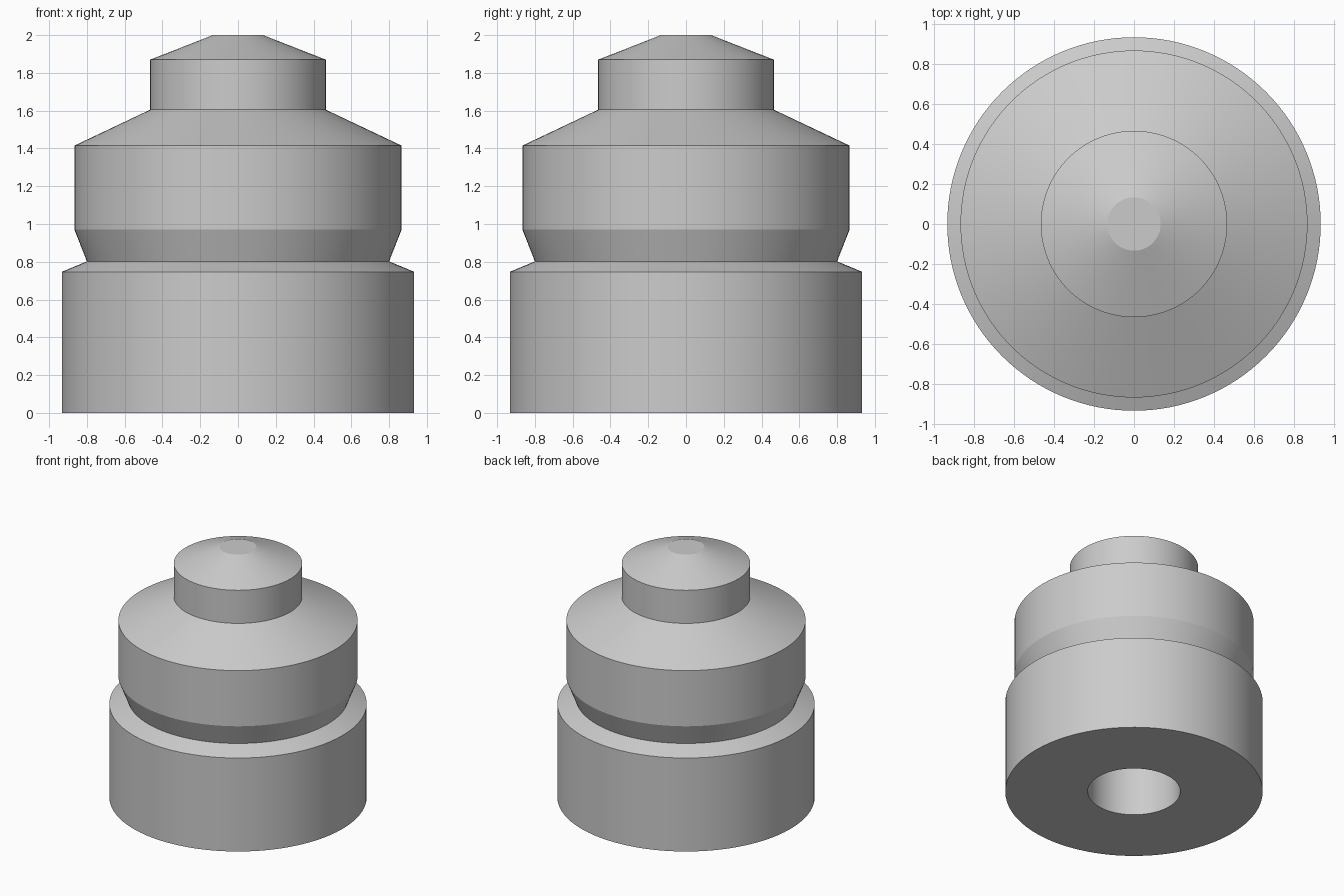
import bpy, bmesh, math

if "Cube" in bpy.data.objects:
    bpy.data.objects.remove(bpy.data.objects["Cube"])

SEGMENTS = 128


def lathe(name, profile):
    """Spin a profile of (radius, z) points, starting and ending on the axis."""
    bm = bmesh.new()
    verts = [bm.verts.new((r, 0, z)) for r, z in profile]
    edges = [bm.edges.new(pair) for pair in zip(verts, verts[1:])]
    bmesh.ops.spin(bm, geom=verts + edges, cent=(0, 0, 0), axis=(0, 0, 1),
                   angle=math.tau, steps=SEGMENTS, use_duplicate=False)
    bmesh.ops.remove_doubles(bm, verts=bm.verts, dist=1e-5)
    bmesh.ops.recalc_face_normals(bm, faces=bm.faces)
    mesh = bpy.data.meshes.new(name)
    bm.to_mesh(mesh)
    bm.free()
    obj = bpy.data.objects.new(name, mesh)
    bpy.context.collection.objects.link(obj)
    bpy.ops.object.select_all(action='DESELECT')
    obj.select_set(True)
    bpy.context.view_layer.objects.active = obj
    bpy.ops.object.shade_smooth_by_angle(angle=math.radians(15))
    return obj


# Stepped body with a blind bore in the underside
bore = [(0, 1.1), (0.335, 1.1), (0.335, 0)]
base = [(0.932, 0), (0.932, 0.747), (0.8, 0.802)]
collar = [(0.866, 0.97), (0.866, 1.415)]
neck = [(0.465, 1.605), (0.465, 1.87)]
tip = [(0.133, 2), (0, 2)]
lathe("stepped_knob", bore + base + collar + neck + tip)
